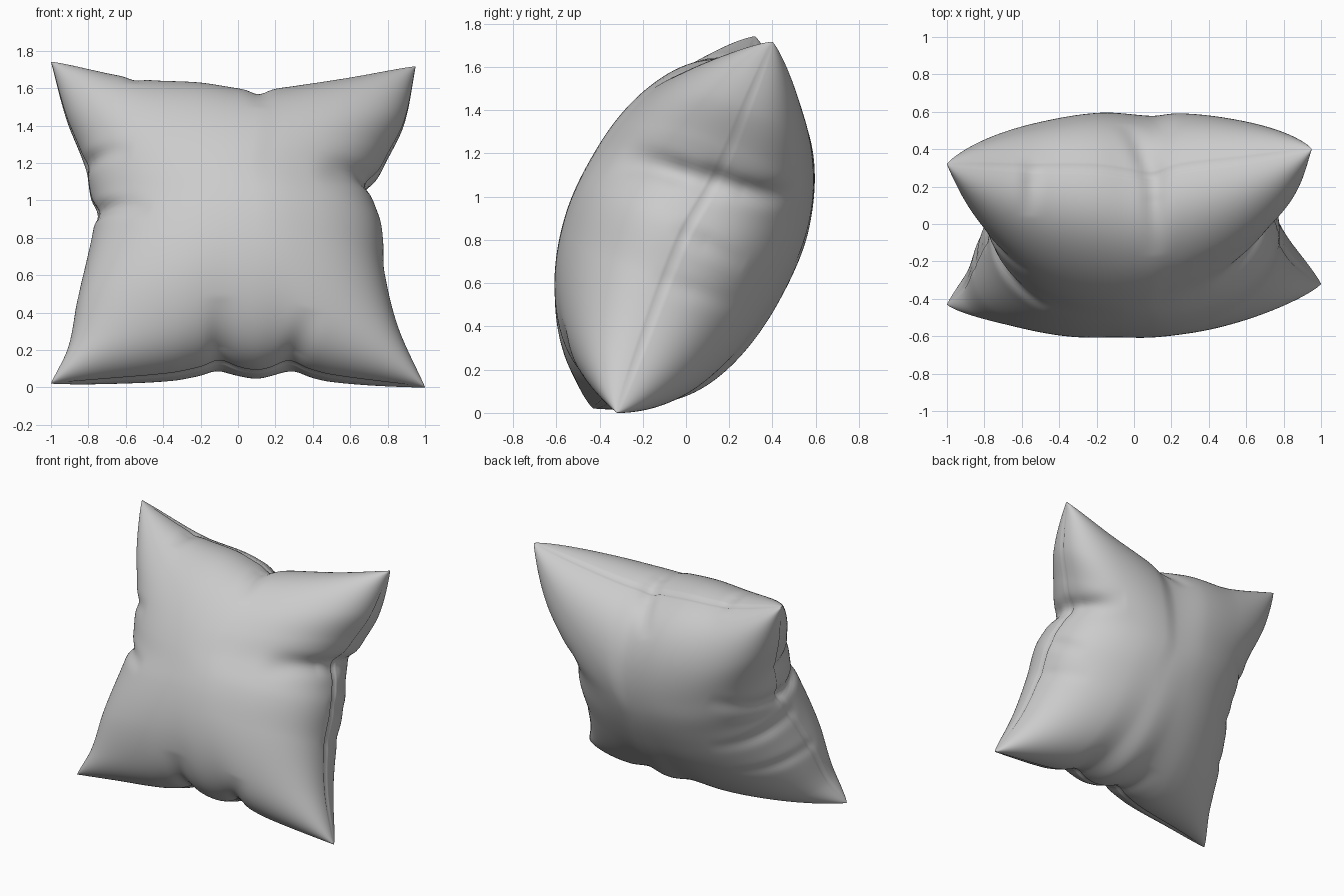
import bpy, bmesh, math
from mathutils import Vector

if "Cube" in bpy.data.objects:
    bpy.data.objects.remove(bpy.data.objects["Cube"])

N = 130
FRONT, BACK = 0.53, 0.55                # puff of the two panels
NORMAL = Vector((0, -0.923, 0.385))     # direction the front face looks


def smooth_curve(pts, axis):
    """Hermite curve through pts, parameterised 0..1 along the given axis."""
    P = [Vector(p) for p in pts]
    a, b = P[0][axis], P[-1][axis]
    T = [(p[axis] - a) / (b - a) for p in P]
    n = len(P)
    M = []
    for i in range(n):
        lo, hi = max(i - 1, 0), min(i + 1, n - 1)
        M.append((P[hi] - P[lo]) / (T[hi] - T[lo]))

    def f(t):
        i = 0
        while i < n - 2 and t > T[i + 1]:
            i += 1
        d = T[i + 1] - T[i]
        s = (t - T[i]) / d
        return (P[i] * (2*s**3 - 3*s*s + 1) + M[i] * d * (s**3 - 2*s*s + s)
                + P[i+1] * (3*s*s - 2*s**3) + M[i+1] * d * (s**3 - s*s))
    return f


# Four seam edges
BL, BR = (-1, -0.43, 0.02), (1, -0.32, 0.0)
TL, TR = (-1, 0.32, 1.74), (0.95, 0.40, 1.715)
bottom = smooth_curve([BL, (-0.7, -0.39, 0.04), (-0.35, -0.36, 0.07), (-0.1, -0.33, 0.115),
                       (0.1, -0.33, 0.085), (0.27, -0.33, 0.115), (0.5, -0.33, 0.06), BR], 0)
top = smooth_curve([TL, (-0.55, 0.30, 1.62), (-0.2, 0.295, 1.59), (0.1, 0.26, 1.545),
                    (0.25, 0.30, 1.565), (0.6, 0.345, 1.63), TR], 0)
left = smooth_curve([BL, (-0.91, -0.34, 0.2), (-0.86, -0.23, 0.45), (-0.79, -0.08, 0.75),
                     (-0.765, 0.0, 0.90), (-0.79, 0.06, 1.04), (-0.82, 0.12, 1.2),
                     (-0.92, 0.22, 1.45), TL], 2)
right = smooth_curve([BR, (0.86, -0.21, 0.3), (0.785, -0.1, 0.6), (0.77, 0.0, 0.84),
                      (0.71, 0.12, 1.05), (0.79, 0.2, 1.22), (0.89, 0.28, 1.42), TR], 2)

# Sheet spanned between the seams, their detail fading towards the middle
S = [math.sin(math.pi / 2 * (2 * i / N - 1)) for i in range(N + 1)]
par = [(s + 1) / 2 for s in S]
c00, c10, c01, c11 = Vector(BL), Vector(BR), Vector(TL), Vector(TR)
Bd = [bottom(t) - c00.lerp(c10, t) for t in par]
Td = [top(t) - c01.lerp(c11, t) for t in par]
Ld = [left(t) - c00.lerp(c01, t) for t in par]
Rd = [right(t) - c10.lerp(c11, t) for t in par]
K = 1.9


def sheet(i, j):
    a, b = par[i], par[j]
    return (c00.lerp(c10, a).lerp(c01.lerp(c11, a), b)
            + Bd[i] * (1-b)**K + Td[i] * b**K + Ld[j] * (1-a)**K + Rd[j] * a**K)


# Puffed front and back panels sharing the seam
bm = bmesh.new()
center = Vector((0, 0.0, 0.87))
grids = {}
for side in (1, -1):
    for i in range(N + 1):
        for j in range(N + 1):
            edge = i in (0, N) or j in (0, N)
            if edge and side == -1:
                grids[side, i, j] = grids[1, i, j]
                continue
            h = (FRONT if side == 1 else BACK)
            h *= max(0, (1 - S[i]**2) * (1 - S[j]**2)) ** 0.43
            p = sheet(i, j) + NORMAL * side * (0 if edge else h)
            grids[side, i, j] = bm.verts.new(p)
    for i in range(N):
        for j in range(N):
            q = [grids[side, i, j], grids[side, i+1, j],
                 grids[side, i+1, j+1], grids[side, i, j+1]]
            bm.faces.new(q if side == 1 else q[::-1])
bm.normal_update()

# Creases: start on the seam, end, depth, width
CREASES = [
    ((0.71, 0.12, 1.07), (0.50, -0.38, 1.20), 0.05, 0.08),
    ((0.71, 0.12, 1.07), (0.50, 0.52, 1.03), 0.045, 0.08),
    ((0.77, 0.0, 0.83), (0.68, 0.28, 0.68), 0.02, 0.06),
    ((0.78, -0.10, 0.6), (0.62, 0.25, 0.50), 0.012, 0.06),
    ((-0.77, 0.01, 0.92), (-0.48, -0.46, 0.96), 0.045, 0.06),
    ((-0.80, 0.12, 1.18), (-0.58, -0.26, 1.27), 0.03, 0.06),
    ((-0.77, 0.01, 0.92), (-0.50, 0.48, 1.0), 0.035, 0.07),
    ((-0.80, -0.08, 0.75), (-0.45, 0.38, 0.58), 0.022, 0.06),
    ((-0.86, -0.22, 0.48), (-0.50, 0.20, 0.38), 0.015, 0.05),
    ((0.10, 0.26, 1.56), (0.12, -0.17, 1.52), 0.03, 0.07),
    ((0.10, 0.26, 1.56), (-0.03, 0.56, 1.36), 0.03, 0.07),
    ((-0.55, 0.30, 1.63), (-0.56, 0.05, 1.58), 0.02, 0.06),
    ((-0.10, -0.33, 0.12), (-0.10, -0.60, 0.48), 0.04, 0.09),
    ((0.27, -0.33, 0.12), (0.38, -0.59, 0.40), 0.035, 0.08),
    ((-0.10, -0.33, 0.12), (-0.14, 0.05, 0.12), 0.02, 0.08),
    ((0.27, -0.33, 0.12), (0.34, 0.0, 0.1), 0.02, 0.08),
]
CREASES = [(Vector(a), Vector(b) - Vector(a), d, w) for a, b, d, w in CREASES]
moves = []
for v in bm.verts:
    off = 0.0
    for a, ab, depth, w in CREASES:
        r = v.co - a
        t = max(0.0, min(1.0, r.dot(ab) / ab.length_squared))
        q = r - ab * t
        if q.length > 0.3:
            continue
        fade = 1 - (q.length / 0.3) ** 2
        fade *= (0.35 + 0.65 * min(1, t / 0.3)) * (1 - t) ** 0.8
        q -= v.normal * q.dot(v.normal)
        k = q.length_squared / (w * w)
        off -= depth * fade * (1 - 0.6 * k) * math.exp(-k)
    moves.append(v.normal * off)
for v, m in zip(bm.verts, moves):
    v.co += m

# Stitched groove along the seam
for i in range(N + 1):
    for j in range(N + 1):
        if i in (0, N) or j in (0, N):
            v = grids[1, i, j]
            fade = min(1, 4 * (2 - abs(S[i]) - abs(S[j])))
            v.co += (center - v.co).normalized() * 0.014 * fade

low = min(v.co.z for v in bm.verts)
for v in bm.verts:
    v.co.z -= low
mesh = bpy.data.meshes.new("pillow")
bm.to_mesh(mesh)
bm.free()
for p in mesh.polygons:
    p.use_smooth = True
pillow = bpy.data.objects.new("pillow", mesh)
bpy.context.collection.objects.link(pillow)
